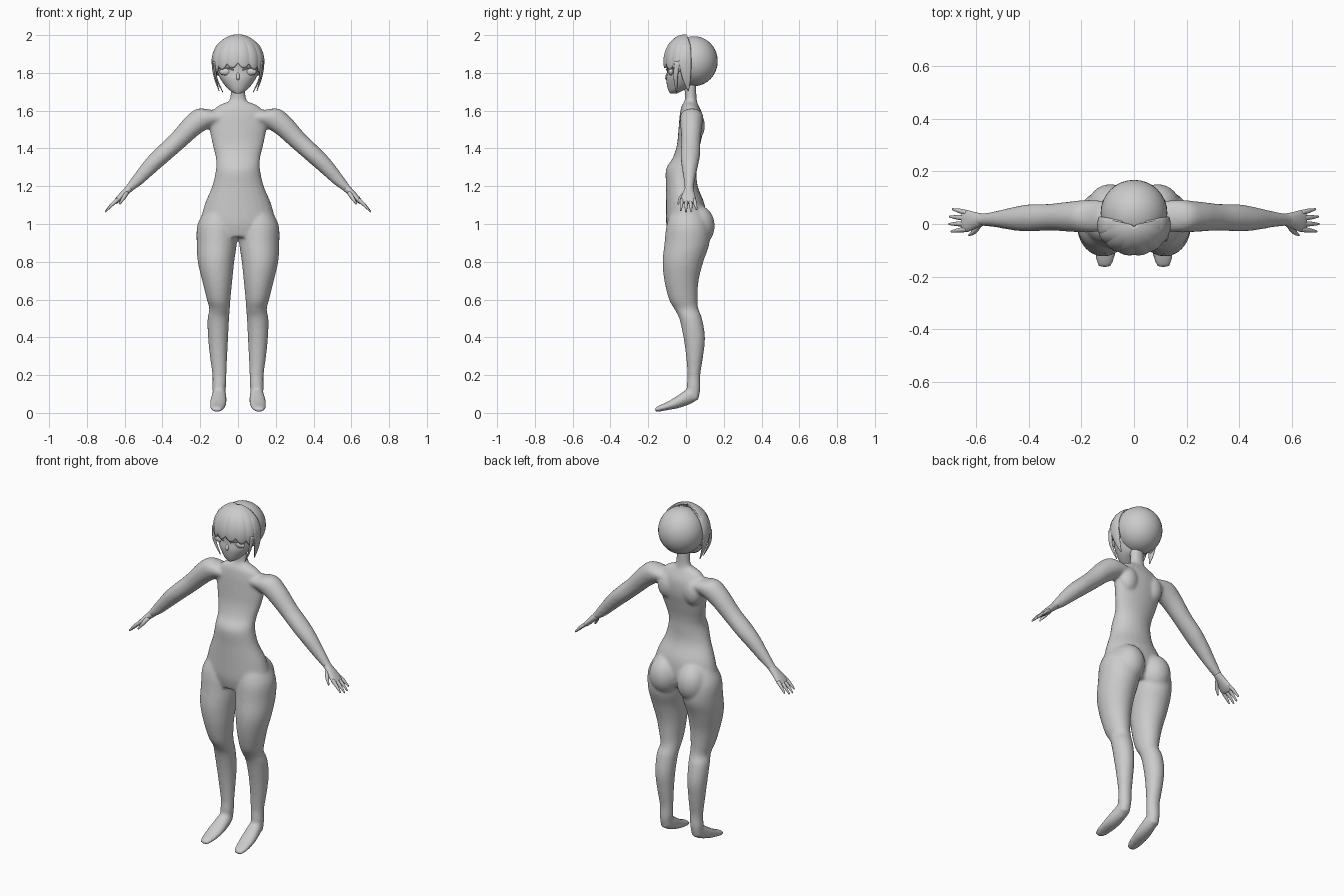
import bpy, bmesh
from math import sin, cos, pi, radians
from mathutils import Vector, Matrix

cube = bpy.data.objects.get("Cube")
if cube:
    bpy.data.objects.remove(cube)

grey = bpy.data.materials.new("plain_grey")
grey.use_nodes = True
tone = (0.6, 0.6, 0.6, 1)
grey.diffuse_color = tone
grey.node_tree.nodes["Principled BSDF"].inputs["Base Color"].default_value = tone

X, Y, Z = Vector((1, 0, 0)), Vector((0, 1, 0)), Vector((0, 0, 1))


def catmull(stations, steps):
    """Smoothly interpolate a list of equal-length tuples."""
    out, last = [], len(stations) - 1
    for i in range(last):
        quad = [stations[min(max(i + k, 0), last)] for k in (-1, 0, 1, 2)]
        for s in range(steps):
            t = s / steps
            out.append([b + 0.5 * t * (c - a + t * (2 * a - 5 * b + 4 * c - d
                        + t * (3 * (b - c) + d - a))) for a, b, c, d in zip(*quad)])
    out.append(list(stations[-1]))
    return out


def loft(bm, stations, u=X, v=Y, sides=24, steps=4):
    """Closed tube of ellipses; a station is (x, y, z, radius along u, radius along v)."""
    rings = []
    for x, y, z, ru, rv in catmull(stations, steps):
        rings.append([bm.verts.new(Vector((x, y, z))
                      + u * max(ru, 0.001) * cos(2 * pi * k / sides)
                      + v * max(rv, 0.001) * sin(2 * pi * k / sides)) for k in range(sides)])
    faces = [bm.faces.new((a[k], a[(k + 1) % sides], b[(k + 1) % sides], b[k]))
             for a, b in zip(rings, rings[1:]) for k in range(sides)]
    faces += [bm.faces.new(rings[0]), bm.faces.new(rings[-1])]
    bmesh.ops.recalc_face_normals(bm, faces=faces)


def extents(rows):
    """Turn (z, x low, x high, y low, y high) rows into loft stations."""
    return [((a + b) / 2, (c + d) / 2, z, (b - a) / 2, (d - c) / 2) for z, a, b, c, d in rows]


def flip(stations, s):
    return [(s * p[0], *p[1:]) for p in stations]


def ball(bm, centre, radii):
    bmesh.ops.create_uvsphere(bm, u_segments=32, v_segments=20, radius=1,
                              matrix=Matrix.Translation(centre) @ Matrix.Diagonal((*radii, 1)))


def finish(bm, name):
    mesh = bpy.data.meshes.new(name)
    bm.to_mesh(mesh)
    bm.free()
    mesh.materials.append(grey)
    for p in mesh.polygons:
        p.use_smooth = True
    obj = bpy.data.objects.new(name, mesh)
    bpy.context.scene.collection.objects.link(obj)
    return obj


# Torso, neck, limbs and feet, fused into one skin
body = bmesh.new()
torso = [(.93, .15, -.09, .08), (1, .195, -.105, .105), (1.1, .178, -.106, .1),
         (1.2, .137, -.106, .062), (1.29, .117, -.106, .056), (1.35, .118, -.07, .06),
         (1.42, .135, -.048, .075), (1.5, .15, -.04, .092), (1.57, .15, -.034, .09),
         (1.62, .115, -.025, .07), (1.645, .06, -.01, .055)]
loft(body, extents([(z, -w, w, f, b) for z, w, f, b in torso]))
neck = [(1.58, .075, -.03, .075), (1.635, .058, -.015, .062), (1.67, .041, -.005, .056),
        (1.76, .04, -.015, .055)]
loft(body, extents([(z, -w, w, f, b) for z, w, f, b in neck]))

leg = extents([(1.09, .03, .165, -.07, .08), (1, .006, .214, -.102, .12),
               (.9, .006, .219, -.114, .125), (.8, .02, .213, -.124, .092),
               (.7, .03, .19, -.115, .067), (.6, .04, .165, -.09, .061),
               (.55, .043, .152, -.062, .066), (.5, .047, .161, -.036, .085),
               (.4, .052, .159, -.014, .101), (.3, .057, .149, 0, .091),
               (.2, .061, .136, .008, .076), (.13, .064, .136, .004, .077),
               (.07, .075, .13, .02, .066)])
foot = [(.1, .055, .1, .03, .035), (.1, .02, .09, .038, .045), (.104, -.04, .06, .044, .035),
        (.108, -.1, .036, .042, .022), (.111, -.145, .022, .033, .016), (.112, -.166, .016, .022, .009)]
arm = [(.09, .03, 1.565, .055, .05), (.17, .03, 1.565, .062, .064), (.24, .028, 1.52, .058, .058),
       (.32, .026, 1.44, .051, .05), (.4, .023, 1.367, .052, .047), (.46, .02, 1.31, .044, .043),
       (.53, .018, 1.235, .03, .033), (.58, .016, 1.185, .024, .021), (.61, .014, 1.155, .026, .018)]
across_arm = Vector((.69, 0, .72))
for s in (1, -1):
    loft(body, flip(leg, s))
    loft(body, flip(foot, s), X, Z)
    loft(body, flip(arm, s), Y, Vector((s * across_arm.x, 0, across_arm.z)))
    ball(body, (s * .09, .062, .99), (.088, .09, .11))      # buttock
    ball(body, (s * .085, .055, 1.52), (.055, .045, .075))  # shoulder blade
skin = finish(body, "body")
remesh = skin.modifiers.new("fuse", 'REMESH')
remesh.mode = 'VOXEL'
remesh.voxel_size = 0.008
remesh.use_smooth_shade = True
soften = skin.modifiers.new("soften", 'SMOOTH')
soften.factor = 0.5
soften.iterations = 10

# Hands: palm, four fingers and a thumb
for s, side in ((1, "left"), (-1, "right")):
    hand = bmesh.new()
    over = Vector((s * .67, 0, .74))
    palm = [(.57, .017, 1.192, .022, .02), (.6, .014, 1.165, .03, .018),
            (.635, .011, 1.13, .042, .015), (.652, .011, 1.114, .038, .01)]
    loft(hand, flip(palm, s), Y, over)
    for k, reach in enumerate((.88, 1, .97, .8)):
        y0, y1 = -.02 + .021 * k, -.028 + .028 * k
        finger = [(.635, y0, 1.13, .01, .011),
                  (.635 + .035 * reach, (y0 + y1) / 2, 1.13 - .03 * reach, .009, .009),
                  (.635 + .068 * reach, y1, 1.13 - .066 * reach, .004, .004)]
        loft(hand, flip(finger, s), Y, over, 12)
    thumb = [(.585, 0, 1.17, .012, .012), (.605, -.026, 1.14, .012, .011),
             (.628, -.042, 1.105, .004, .004)]
    loft(hand, flip(thumb, s), Y, over, 12)
    finish(hand, side + "_hand")

# Head with a pointed chin and small nose
head = bmesh.new()
skull = [(1.692, .018, -.085, -.045), (1.705, .04, -.092, -.02), (1.73, .066, -.1, .03),
         (1.77, .094, -.105, .06), (1.81, .11, -.1, .08), (1.87, .118, -.102, .1),
         (1.93, .1, -.085, .09), (1.97, .05, -.04, .06)]
loft(head, extents([(z, -w, w, f, b) for z, w, f, b in skull]))
loft(head, [(0, -.095, 1.8, .007, .006), (0, -.104, 1.775, .009, .008),
            (0, -.1, 1.762, .006, .004)], sides=12)
finish(head, "head")

# Eyes with lash lines and brows
for s, side in ((1, "left"), (-1, "right")):
    eye = bmesh.new()
    ball(eye, (s * .066, -.079, 1.806), (.032, .014, .019))
    finish(eye, side + "_eye")
    for part, lift, thick in (("lash", 1.82, .004), ("brow", 1.842, .003)):
        bm = bmesh.new()
        arc = [(.025, -.102, lift - .004, .004, thick), (.06, -.094, lift + .007, .004, thick),
               (.102, -.058, lift + .002, .004, .002)]
        loft(bm, flip(arc, s), Y, Z, 10)
        finish(bm, side + "_" + part)

# Rounded hair at the back
back = bmesh.new()
ball(back, (0, .042, 1.862), (.127, .126, .132))
finish(back, "back_hair")

# Fringe: half dome with ridged, pointed locks
fringe = bmesh.new()
columns, rows, locks, sweep = 96, 20, 8, 104
grid = []
for i in range(columns + 1):
    f = 2 * i / columns - 1
    azimuth = radians(sweep * f)
    wave = abs(sin(pi * locks * i / columns))
    end = radians(93 + 26 * f * f + 11 * wave)
    line = []
    for j in range(rows + 1):
        p = end * (.03 + .97 * j / rows)
        spread = sin(p) if p < pi / 2 else max(sin(p), .87)
        spread *= .95 + .05 * wave * min(1, 2 * j / rows) + .02 * (1 - wave)
        line.append(fringe.verts.new((.134 * spread * sin(azimuth),
                                      -.003 - .112 * spread * cos(azimuth),
                                      1.86 + .138 * cos(p))))
    grid.append(line)
for a, b in zip(grid, grid[1:]):
    for j in range(rows):
        fringe.faces.new((a[j], a[j + 1], b[j + 1], b[j]))
bmesh.ops.recalc_face_normals(fringe, faces=fringe.faces[:])
shell = finish(fringe, "fringe")
solid = shell.modifiers.new("thickness", 'SOLIDIFY')
solid.thickness = 0.012
solid.offset = 0

# Long locks hanging beside the face
for s, side in ((1, "left"), (-1, "right")):
    lock = bmesh.new()
    loft(lock, flip([(.05, 0, 1.982, .01, .012), (.102, -.004, 1.945, .012, .028),
                     (.13, -.005, 1.87, .009, .033), (.122, .002, 1.78, .007, .024),
                     (.1, .012, 1.705, .002, .003)], s), X, Y, 16)
    loft(lock, flip([(.125, -.045, 1.86, .007, .016), (.117, -.055, 1.78, .006, .012),
                     (.08, -.05, 1.697, .002, .003)], s), X, Y, 12)
    finish(lock, side + "_side_lock")
